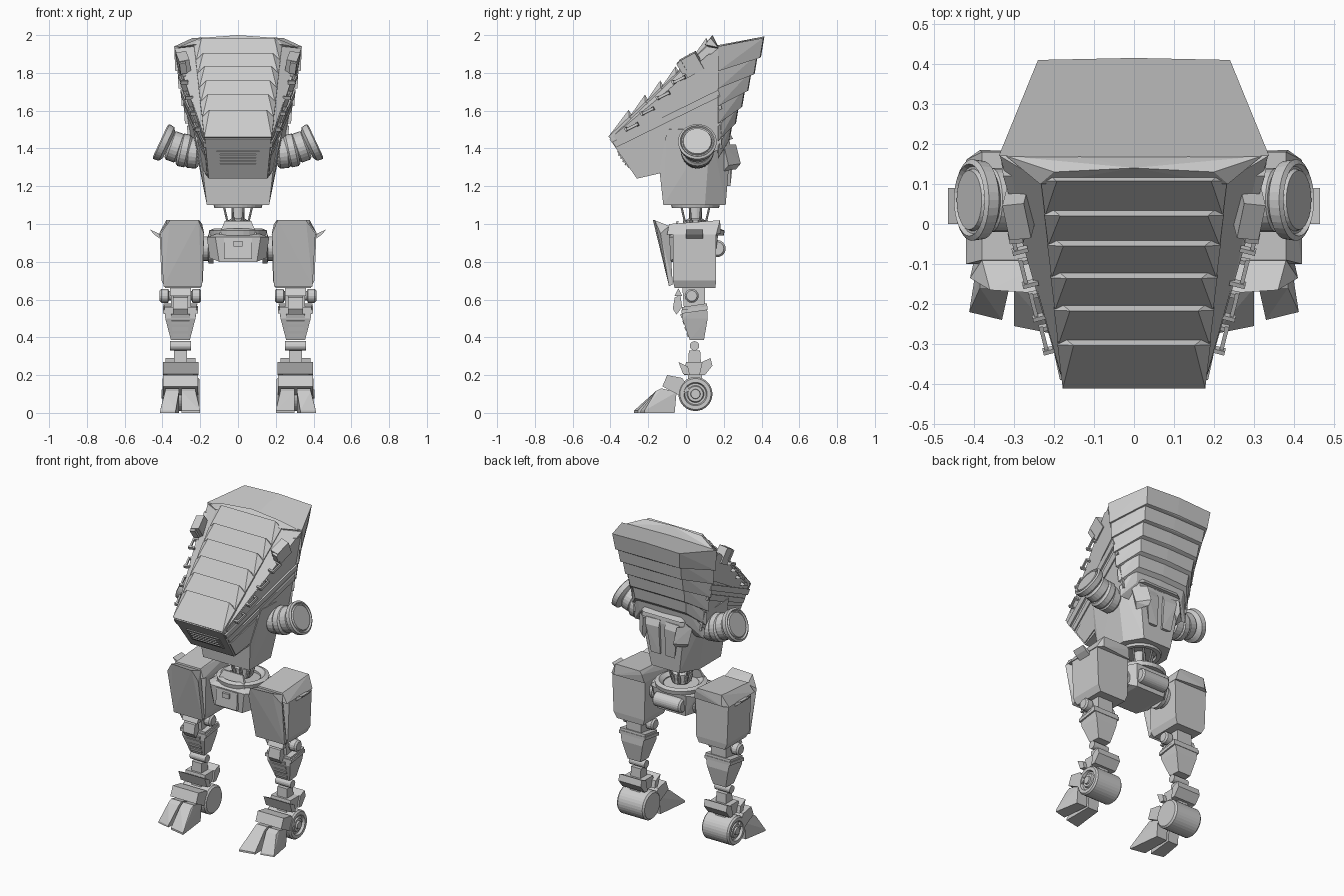
import bpy, bmesh, math
from mathutils import Vector, Matrix


def finish(name, bm, pair):
    bmesh.ops.recalc_face_normals(bm, faces=bm.faces)
    me = bpy.data.meshes.new(name)
    bm.to_mesh(me)
    bm.free()
    ob = bpy.data.objects.new(name, me)
    bpy.context.collection.objects.link(ob)
    if pair:                                  # copy to the other side of x = 0
        m = ob.modifiers.new("mirror", 'MIRROR')
        m.use_mirror_merge = False
    return ob


def hull(name, pts, sym=False, pair=False):
    """Faceted solid around points; sym adds the mirrored points."""
    bm = bmesh.new()
    if sym:
        pts = list(pts) + [(-x, y, z) for x, y, z in pts if x > 1e-5]
    for p in pts:
        bm.verts.new(p)
    r = bmesh.ops.convex_hull(bm, input=bm.verts)
    junk = {v for v in r["geom_interior"] + r["geom_unused"] if isinstance(v, bmesh.types.BMVert)}
    bmesh.ops.delete(bm, geom=list(junk), context='VERTS')
    bmesh.ops.dissolve_limit(bm, angle_limit=0.02, verts=bm.verts, edges=bm.edges)
    return finish(name, bm, pair)


def slab(name, yz, x0, x1, pair=True):
    """Side profile extruded from x0 to x1."""
    return hull(name, [(x, y, z) for y, z in yz for x in (x0, x1)], pair=pair)


def block(name, c, size, rx=0, ry=0, rz=0, pair=False):
    bm = bmesh.new()
    rot = Matrix.Rotation(rz, 4, 'Z') @ Matrix.Rotation(ry, 4, 'Y') @ Matrix.Rotation(rx, 4, 'X')
    bmesh.ops.create_cube(bm, size=1, matrix=Matrix.Translation(c) @ rot @ Matrix.Diagonal((*size, 1)))
    return finish(name, bm, pair)


def lathe(name, prof, c, axis=(0, 0, 1), n=24, pair=False, closed=False):
    """Turn (radius, height) points around an axis through c."""
    bm = bmesh.new()
    M = Matrix.Translation(c) @ Vector(axis).to_track_quat('Z', 'Y').to_matrix().to_4x4()
    rings = [[bm.verts.new(M @ Vector((r * math.cos(a), r * math.sin(a), h)))
              for a in (2 * math.pi * k / n for k in range(n))] for r, h in prof]
    if closed:
        rings.append(rings[0])
    for a, b in zip(rings, rings[1:]):
        for k in range(n):
            bm.faces.new((a[k], a[(k + 1) % n], b[(k + 1) % n], b[k]))
    if not closed:
        bm.faces.new(rings[0])
        bm.faces.new(rings[-1])
    return finish(name, bm, pair)


# --- torso shells
hull("lower_torso", [(.165, -.12, 1.1), (.165, .1, 1.1), (.10, .21, 1.1), (.185, -.14, 1.28),
                     (.235, -.1, 1.5), (.245, .13, 1.5), (.15, .235, 1.4), (.15, .22, 1.55)], sym=True)
hull("upper_torso", [(.175, -.405, 1.45), (.155, -.26, 1.24), (.177, -.13, 1.27), (.335, .17, 1.93),
                     (.24, .19, 1.4), (.235, .11, 1.94)], sym=True)

# --- stepped back louvres, largest on top, drooping towards the flanks
for i in range(6):
    z, yb = 1.985 - .088 * i, .41 - .033 * i
    xb, xs, drop = .24 - .012 * i, .338 - .017 * i, .045 + .018 * i
    hull(f"back_louvre_{i}", [(0, yb + .005, z + .008), (xb, yb, z), (xs, .17, z - drop),
                              (xb - .01, yb - .018, z - .105), (xs - .006, .17, z - .165 - drop / 4),
                              (0, yb - .013, z - .1), (0, .16, z - .04), (0, .17, z - .17)], sym=True)

# --- overlapping hood plates on the front slope
def slope(t, h):
    return -.41 + .54 * t - .68 * h, 1.46 + .5 * t + .73 * h

ts = [.04, .24, .40, .55, .70, .84, 1.0]
for i, (a, b) in enumerate(zip(ts, ts[1:])):
    wa, wb = .176 + .055 * a, .178 + .055 * b
    hull(f"hood_plate_{i}", [(wa, *slope(a - .04, .002)), (wb - .04, *slope(b, .034)), (wb, *slope(b - .035, .004)),
                             (wa, *slope(a - .03, -.03)), (wb, *slope(b - .02, -.03))], sym=True)
hull("crest", [(.235, .10, 1.95), (0, .14, 2.0), (.2, .13, 1.985), (.32, .17, 1.935), (0, .155, 1.95), (.24, .19, 1.9)], sym=True)

# --- flank armour and rails lying on the sloping side plane
def flank(y, z):
    return .175 + .126 * (y + .405) + .182 * (z - 1.45)

def panel(name, yz, d):
    hull(name, [(flank(y, z) + k, y, z) for y, z in yz for k in (-.02, d)], pair=True)

panel("flank_upper", [(-.375, 1.46), (-.36, 1.43), (.16, 1.73), (.16, 1.9), (.12, 1.9)], .004)
panel("flank_rail_a", [(-.39, 1.435), (-.37, 1.405), (.18, 1.675), (.17, 1.71)], .011)
panel("flank_rail_b", [(-.35, 1.39), (-.335, 1.365), (.19, 1.61), (.18, 1.65)], .007)
panel("cheek_plate", [(-.325, 1.35), (-.255, 1.25), (-.14, 1.285), (-.1, 1.45)], .005)

# --- grab handles and sensor box along the hood edge
for i in range(4):
    y, z = -.285 + .083 * i, 1.505 + .083 * i
    x = flank(y, z) + .008
    block(f"handle_bar_{i}", (x + .018, y, z + .01), (.01, .07, .014), rx=.45, rz=-.25, pair=True)
    for s in (-.03, .03):
        block(f"handle_post_{i}", (x, y + s, z + .01 + s * .45), (.04, .011, .02), rx=.45, rz=-.25, pair=True)
block("sensor_box", (.287, .03, 1.845), (.055, .10, .10), rx=.5, ry=.2, rz=-.1, pair=True)
block("sensor_lens", (.292, -.02, 1.83), (.035, .03, .065), rx=.5, ry=.2, rz=-.1, pair=True)

# --- nose grille
block("grille_frame", (0, -.331, 1.344), (.23, .012, .105), rx=.605)
for i in range(4):
    k = .03 - .02 * i
    block(f"grille_slat_{i}", (0, -.337 - k * .57, 1.341 + k * .82), (.19, .01, .009), rx=.605)

# --- rear hatches
hull("rear_hatch", [(.02, .235, 1.42), (.12, .24, 1.42), (.02, .25, 1.38), (.11, .255, 1.38),
                    (.02, .235, 1.2), (.085, .235, 1.2), (.03, .19, 1.2), (.03, .19, 1.42)], pair=True)
hull("rear_vent", [(.12, .265, 1.42), (.19, .2, 1.42), (.11, .29, 1.32), (.175, .225, 1.31),
                   (.11, .265, 1.29), (.15, .2, 1.28), (.11, .2, 1.4)], pair=True)
hull("rear_brow", [(0, .25, 1.45), (.13, .25, 1.45), (.22, .18, 1.44), (.13, .22, 1.5), (.22, .16, 1.5), (0, .22, 1.5)], sym=True)

# --- shoulder drums
for i, (x, z, a, r, l) in enumerate([(.215, 1.375, .08, .082, .06), (.265, 1.385, .22, .088, .05), (.31, 1.40, .34, .08, .06)]):
    lathe(f"shoulder_segment_{i}", [(r - .012, -.01), (r, .004), (r, l - .012), (r - .012, l)],
          (x, .06, z), (math.cos(a), 0, math.sin(a)), pair=True)
lathe("shoulder_disc", [(.075, -.03), (.098, -.015), (.102, .015), (.09, .022), (.084, .012), (.078, .012), (.074, .022)],
      (.392, .06, 1.43), (.9, 0, .42), n=32, pair=True)

# --- neck, rods and turntable
lathe("neck_column", [(.05, .96), (.05, 1.02), (.035, 1.03), (.035, 1.11)], (0, .05, 0))
lathe("turntable", [(.15, .94), (.155, .965), (.13, .975), (.105, .955), (.105, .94)], (0, .05, 0), n=32, closed=True)
lathe("torso_collar", [(.13, 1.105), (.125, 1.085), (.1, 1.085), (.095, 1.105)], (0, .05, 0), n=32, closed=True)
for i in range(8):
    a = math.pi * (i + .5) / 4
    c, s = math.cos(a), math.sin(a)
    lathe(f"neck_rod_{i}", [(.011, 0), (.011, .05), (.006, .05), (.006, .14)],
          (.05 * c, .05 + .05 * s, .97), (.25 * c, .25 * s, 1), n=8)

# --- pelvis
hull("pelvis", [(.165, -.06, .93), (.15, -.05, .82), (.10, -.1, .8), (.12, -.11, .93), (.10, .15, .8),
                (.12, .17, .94), (.16, .13, .93), (.15, .1, .82), (.09, -.05, .955)], sym=True)
hull("pelvis_cowl", [(.10, -.075, .945), (.07, -.05, 1.015), (.07, -.04, 1.015), (.10, -.05, .945)], sym=True)
block("pelvis_plate", (0, -.108, .87), (.15, .02, .11), rx=-.07)
block("pelvis_latch", (0, -.122, .895), (.05, .016, .03))
lathe("pelvis_tail", [(.035, -.1), (.045, -.09), (.045, .09), (.035, .1)], (0, .165, .87), (1, 0, 0))
lathe("hip_joint", [(.08, 0), (.08, .025), (.065, .03), (.065, .09)], (.13, .05, .87), (1, 0, 0), pair=True)

# --- thighs
hull("thigh", [(x, y, z) for z, xs, ys in ((.66, (.2, .385), (-.06, .155)), (.70, (.185, .405), (-.07, .16)),
                                          (.95, (.18, .415), (-.07, .16))) for x in xs for y in ys], pair=True)
hull("thigh_cap", [(.178, -.1, .945), (.178, .17, .945), (.385, .185, .95), (.42, .16, .945), (.42, -.1, .945), (.19, .18, 1.0),
                   (.205, -.09, 1.0), (.205, .18, 1.02), (.38, .18, 1.02), (.38, -.09, 1.0)], pair=True)
hull("thigh_front_plate", [(.21, -.175, 1.02), (.36, -.165, 1.02), (.205, -.09, .99), (.38, -.09, .99), (.18, -.15, .95),
                           (.41, -.135, .95), (.19, -.09, .67), (.395, -.09, .67), (.19, -.07, .68), (.395, -.07, .68)], pair=True)
hull("thigh_fin", [(.41, 0, .92), (.41, .09, .92), (.41, 0, .945), (.41, .09, .945), (.445, 0, .945),
                   (.445, .09, .945), (.465, 0, .97), (.465, .09, .97)], pair=True)

# --- knees and shins
slab("knee_core", [(-.02, .67), (.1, .67), (.1, .56), (-.01, .54)], .25, .355)
lathe("knee_axle", [(.028, -.11), (.037, -.1), (.037, -.065), (.025, -.06), (.025, .06), (.037, .065), (.037, .1), (.028, .11)],
      (.305, .03, .62), (1, 0, 0), n=16, pair=True)
slab("knee_pad", [(-.04, .66), (-.02, .62), (-.06, .62)], .25, .36)
slab("knee_guard", [(-.03, .625), (-.06, .61), (-.07, .55), (-.05, .52), (-.02, .56)], .265, .345)
hull("shin", [(.22, -.02, .56), (.39, -.02, .56), (.215, .11, .58), (.395, .11, .58), (.23, .115, .5), (.38, .115, .5),
              (.225, -.02, .5), (.385, -.02, .5), (.255, .02, .385), (.355, .02, .385), (.26, .095, .385), (.35, .095, .385)], pair=True)
hull("shin_collar", [(x, y, z) for x in (.212, .398) for y, z in ((-.025, .545), (.115, .565), (.115, .545), (-.025, .525))], pair=True)
for i in range(4):
    block(f"shin_rib_{i}", (.305, -.018 + .011 * i, .515 - .034 * i), (.10 - .006 * i, .02, .02), rx=.3, pair=True)

# --- ankles
lathe("ankle_axle", [(.025, -.055), (.025, .055)], (.305, .045, .355), (1, 0, 0), n=16, pair=True)
slab("ankle_post", [(.015, .33), (.075, .33), (.085, .18), (.01, .18)], .27, .34)
slab("ankle_collar", [(.0, .27), (.09, .27), (.1, .2), (-.01, .2)], .235, .375)
slab("ankle_flap_front", [(-.04, .27), (.01, .245), (.02, .2), (-.015, .205)], .21, .398)
slab("ankle_flap_rear", [(.085, .27), (.13, .29), (.14, .25), (.10, .2), (.07, .2)], .225, .385)

# --- feet
lathe("heel_drum", [(.08, -.1), (.09, -.09), (.09, .085), (.082, .095), (.062, .095), (.056, .08), (.045, .08),
                    (.04, .09), (.026, .09), (.024, .1)], (.305, .05, .1), (1, 0, 0), n=32, pair=True)
slab("toe_bridge", [(-.1, .2), (-.125, .14), (-.03, .09), (.02, .12), (-.02, .185)], .212, .396)
for name, x0, x1, t0, t1, tip in (("inner_toe", .225, .3, .2, .3, -.275), ("outer_toe", .312, .385, .33, .412, -.24)):
    hull(name, [(x0, -.06, 0), (x1, -.06, 0), (x0, -.05, .11), (x1, -.05, .11), (x0, -.13, .13), (x1, -.13, .13),
                (x0, -.16, .115), (x1, -.16, .115), (t0, tip, 0), (t1, tip + .02, 0), (t0, tip, .012), (t1, tip + .02, .012)], pair=True)
